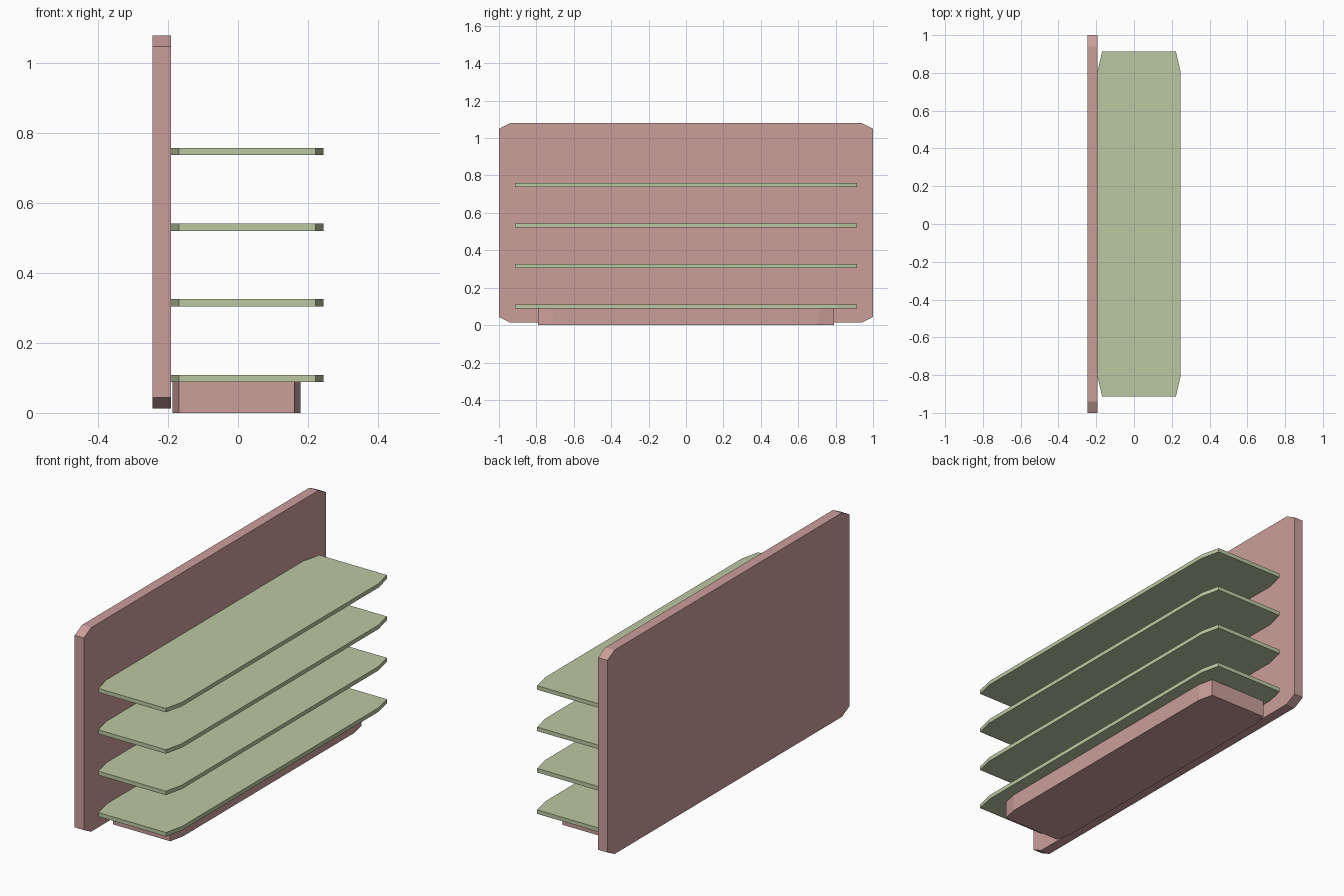
import bpy, bmesh

cube = bpy.data.objects.get("Cube")
if cube:
    bpy.data.objects.remove(cube, do_unlink=True)


def make_material(name, rgb):
    mat = bpy.data.materials.new(name)
    mat.use_nodes = True
    colour = (*rgb, 1.0)
    mat.diffuse_color = colour
    mat.node_tree.nodes["Principled BSDF"].inputs["Base Color"].default_value = colour
    return mat


def clipped_rectangle(u0, u1, v0, v1, cu, cv):
    """Rectangle outline with its four corners cut off."""
    return [(u0 + cu, v0), (u1 - cu, v0), (u1, v0 + cv), (u1, v1 - cv),
            (u1 - cu, v1), (u0 + cu, v1), (u0, v1 - cv), (u0, v0 + cv)]


def make_slab(name, outline, place, low, high, mat):
    """Extrude an outline from low to high; place maps (u, v, depth) to xyz."""
    bm = bmesh.new()
    bottom = [bm.verts.new(place(u, v, low)) for u, v in outline]
    top = [bm.verts.new(place(u, v, high)) for u, v in outline]
    bm.faces.new(bottom)
    bm.faces.new(top)
    for i in range(len(outline)):
        j = (i + 1) % len(outline)
        bm.faces.new((bottom[i], bottom[j], top[j], top[i]))
    bmesh.ops.recalc_face_normals(bm, faces=bm.faces)
    mesh = bpy.data.meshes.new(name)
    bm.to_mesh(mesh)
    bm.free()
    mesh.materials.append(mat)
    obj = bpy.data.objects.new(name, mesh)
    bpy.context.collection.objects.link(obj)
    return obj


def flat(u, v, d):
    return (u, v, d)


def upright(u, v, d):
    return (d, u, v)


pink = make_material("dusty pink", (0.60, 0.345, 0.325))
green = make_material("pale green", (0.50, 0.58, 0.36))

# Upright back panel
make_slab("back_panel", clipped_rectangle(-1, 1, 0.013, 1.08, 0.06, 0.031),
          upright, -0.245, -0.192, pink)

# Plinth under the lowest shelf
make_slab("base", clipped_rectangle(-0.187, 0.179, -0.79, 0.79, 0.018, 0.08),
          flat, 0.0, 0.088, pink)

# Four evenly spaced shelves
shelf_outline = clipped_rectangle(-0.192, 0.245, -0.913, 0.913, 0.023, 0.1)
for i in range(4):
    z = 0.088 + i * 0.2165
    make_slab(f"shelf_{i + 1}", shelf_outline, flat, z, z + 0.021, green)
